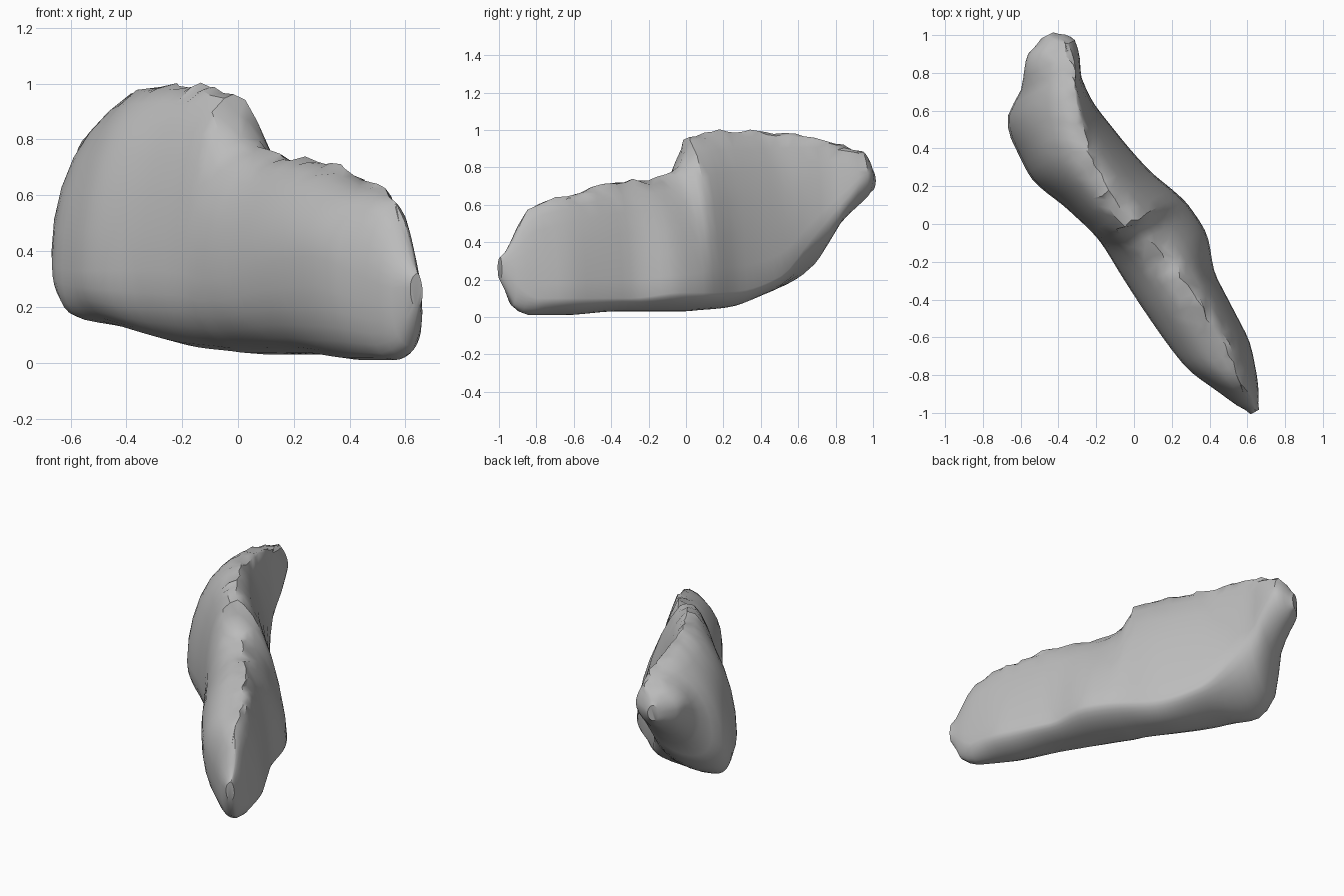
import bpy
import bmesh
import math
import random
from mathutils import Vector

random.seed(4)
if "Cube" in bpy.data.objects:
    bpy.data.objects.remove(bpy.data.objects["Cube"], do_unlink=True)

# Stone colour
stone = bpy.data.materials.new("warm grey stone")
stone.use_nodes = True
stone.diffuse_color = (0.5, 0.5, 0.5, 1)
stone.node_tree.nodes["Principled BSDF"].inputs["Base Color"].default_value = (0.5, 0.5, 0.5, 1)

# The slab stands diagonally: direction of its length and of its thickness
ALONG = Vector((-.4665, .8925, 0))
ACROSS = Vector((.8925, .4665, 0))

# Stations along the length: position, front and back offset, bottom and top height,
# offset of the bottom and top ridge, height of the front and back bulge
STATIONS = [
    (-1.17, .08, .13, .2, .32, .11, .11, .27, .25),
    (-1.1, .04, .165, .06, .41, .12, .12, .27, .18),
    (-1, -.01, .205, .01, .58, .11, .12, .3, .1),
    (-.78, -.11, .255, .01, .65, .09, .125, .38, .1),
    (-.46, -.16, .255, .03, .725, .09, .1, .35, .1),
    (-.2, -.185, .315, .03, .745, .1, .05, .3, .13),
    (-.05, -.195, .3, .03, .82, .08, 0, .3, .13),
    (.02, -.205, .28, .035, .965, .07, -.015, .32, .13),
    (.22, -.27, .2, .05, 1, .04, -.035, .33, .14),
    (.5, -.37, .135, .12, .995, -.1, -.045, .33, .22),
    (.7, -.365, .105, .165, .975, -.26, .02, .34, .42),
    (.81, -.325, .112, .25, .95, -.2, .06, .4, .54),
    (.9, -.2, .15, .46, .92, -.08, .1, .62, .65),
    (1, -.125, .172, .58, .88, 0, .11, .74, .75),
    (1.05, -.08, .14, .63, .84, .03, .08, .74, .75),
    (1.09, .02, .09, .68, .78, .06, .06, .73, .73),
]
RING = 28


def slope(i, col):
    """Monotone tangent of one column, so steps do not overshoot."""
    if i in (0, len(STATIONS) - 1):
        return 0
    p, q, r = STATIONS[i - 1:i + 2]
    a = (q[col] - p[col]) / (q[0] - p[0])
    b = (r[col] - q[col]) / (r[0] - q[0])
    return 2 * a * b / (a + b) if a * b > 0 else 0


def station(i, t):
    """Interpolate every column between station i and the next."""
    p, q = STATIONS[i], STATIONS[i + 1]
    h = q[0] - p[0]
    w = t * t * (3 - 2 * t)
    return [p[0] + h * t] + [
        p[c] * (1 - w) + q[c] * w
        + h * (t * (1 - t) ** 2 * slope(i, c) - t * t * (1 - t) * slope(i + 1, c))
        for c in range(1, len(p))]


def section(values):
    """Closed outline: back, top, front, bottom quarters of differing fullness."""
    u, front, back, low, high, v_low, v_high, z_front, z_back = values
    ring = []
    for k in range(RING):
        a = 2 * math.pi * k / RING
        c, s = math.cos(a), math.sin(a)
        v_mid, z_end = (v_high, high) if s >= 0 else (v_low, low)
        z_mid, v_end = (z_back, back) if c >= 0 else (z_front, front)
        if c >= 0:
            power = 1.6 if s >= 0 else 1.8
        else:
            power = 1.9 if s >= 0 else 2.4
        v = v_mid + (v_end - v_mid) * abs(c) ** (2 / power)
        z = z_mid + (z_end - z_mid) * abs(s) ** (2 / power)
        spot = ALONG * u + ACROSS * v + Vector((0, 0, z))
        # Chipped rim along the top
        if abs(k - RING // 4) <= 1 and -1.05 < u < 1.04:
            spot += Vector((random.uniform(-.012, .012), random.uniform(-.012, .012),
                            random.uniform(-.014, .006)))
        ring.append(spot)
    return ring


# Loft the sections into one closed slab
sections = []
for i in range(len(STATIONS) - 1):
    steps = max(2, round((STATIONS[i + 1][0] - STATIONS[i][0]) / .05))
    sections += [section(station(i, j / steps)) for j in range(steps)]
sections.append(section(STATIONS[-1]))

bm = bmesh.new()
rings = [[bm.verts.new(v) for v in points] for points in sections]
for r, s in zip(rings, rings[1:]):
    for k in range(RING):
        n = (k + 1) % RING
        bm.faces.new((r[k], r[n], s[n], s[k]))
bm.faces.new(rings[0])
bm.faces.new(rings[-1])
bmesh.ops.triangulate(bm, faces=bm.faces[:])
bmesh.ops.recalc_face_normals(bm, faces=bm.faces[:])

mesh = bpy.data.meshes.new("stone_slab")
bm.to_mesh(mesh)
bm.free()
mesh.materials.append(stone)
slab = bpy.data.objects.new("stone_slab", mesh)
bpy.context.collection.objects.link(slab)
bpy.context.view_layer.objects.active = slab
slab.select_set(True)
bpy.ops.object.shade_smooth_by_angle(angle=math.radians(35))
